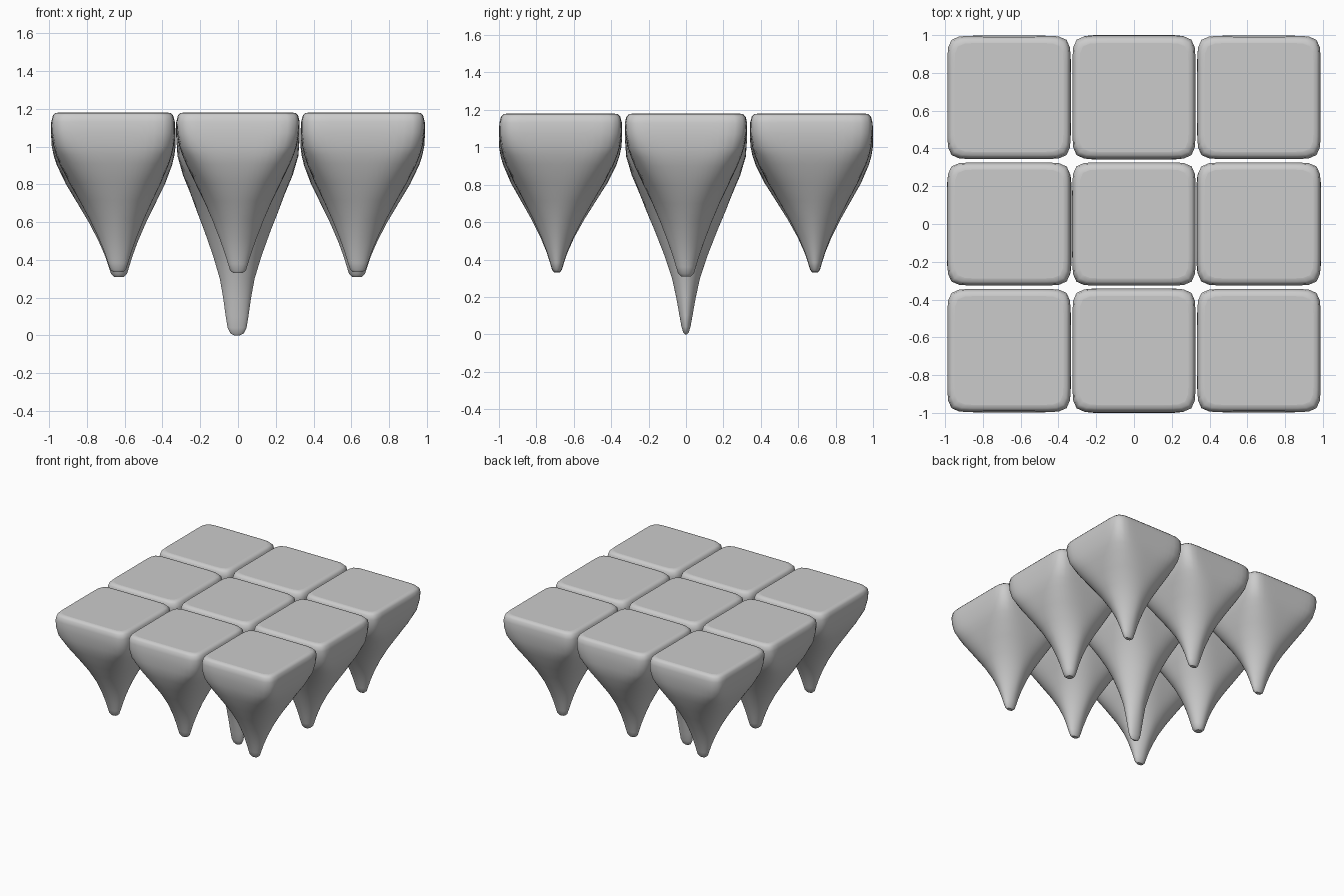
import bpy, bmesh
from math import sin, cos, pi

if "Cube" in bpy.data.objects:
    bpy.data.objects.remove(bpy.data.objects["Cube"])

SEG = 64
TOP = 1.18

# (height, half width, squareness) of an outer spike from top to tip
OUTER = [(1.18, .288, 11), (1.177, .306, 11), (1.163, .319, 11), (1.13, .327, 10),
         (1.07, .328, 9), (1.0, .323, 7), (.95, .312, 5), (.9, .296, 4), (.8, .252, 2.7),
         (.7, .199, 2.1), (.6, .148, 1.8), (.5, .103, 1.75), (.42, .072, 1.9),
         (.36, .053, 2), (.325, .042, 2), (.31, .025, 2)]
# The longer central spike
CENTRE = [(1.18, .288, 11), (1.177, .306, 11), (1.163, .319, 11), (1.13, .327, 10),
          (1.05, .327, 9), (.95, .32, 6), (.85, .291, 3.6), (.75, .25, 2.6),
          (.65, .213, 2.0), (.55, .174, 1.8), (.42, .128, 1.75), (.3, .092, 1.8),
          (.2, .074, 2), (.1, .060, 2), (.04, .05, 2), (.01, .035, 2), (0, .015, 2)]


def spike(name, profile, centre, tip, mid=(1, 1), tip_squash=1.0):
    """Loft superellipse rings from a square slab top to a narrow tip.
    mid scales the width and depth halfway down, tip_squash the depth at the tip."""
    bm = bmesh.new()
    low = profile[-1][0]
    rings = []
    for z, half, n in profile:
        t = (TOP - z) / (TOP - low)
        k = t * t * (3 - 2 * t)
        bump = sin(pi * t) ** 2
        ox = centre[0] + (tip[0] - centre[0]) * k
        oy = centre[1] + (tip[1] - centre[1]) * k
        zz = TOP - t * (TOP - tip[2])
        sx = 1 + (mid[0] - 1) * bump
        sy = (1 + (mid[1] - 1) * bump) * (1 + (tip_squash - 1) * t ** 4)
        ring = []
        for i in range(SEG):
            a = 2 * pi * i / SEG
            r = half * (abs(cos(a)) ** n + abs(sin(a)) ** n) ** (-1 / n)
            ring.append(bm.verts.new((ox + r * cos(a) * sx, oy + r * sin(a) * sy, zz)))
        rings.append(ring)
    for a, b in zip(rings, rings[1:]):
        for i in range(SEG):
            j = (i + 1) % SEG
            bm.faces.new((a[i], b[i], b[j], a[j]))
    bm.faces.new(rings[0])
    bm.faces.new(rings[-1][::-1])
    bmesh.ops.recalc_face_normals(bm, faces=bm.faces)
    for f in bm.faces:
        f.smooth = len(f.verts) == 4
    me = bpy.data.meshes.new(name)
    bm.to_mesh(me)
    bm.free()
    ob = bpy.data.objects.new(name, me)
    bpy.context.collection.objects.link(ob)


# Three by three grid of hanging rock blocks
COLS = {-1: "left", 0: "middle", 1: "right"}
ROWS = {-1: "front", 0: "centre", 1: "back"}
for ix, col in COLS.items():
    for iy, row in ROWS.items():
        name = f"rock_{row}_{col}"
        centre = (ix * .662, iy * .670)
        if ix == 0 and iy == 0:
            spike(name, CENTRE, (0, 0), (-.005, 0, 0), (1, 1), .4)
        elif iy == 0:
            spike(name, OUTER, centre, (ix * .63, 0, .31), (1.04, .9))
        elif ix == 0:
            spike(name, OUTER, centre, (0, iy * .69, .33), (.9, 1.04), .6)
        else:
            spike(name, OUTER, centre, (ix * .635, iy * .69, .335), (.97, .97), .6)
